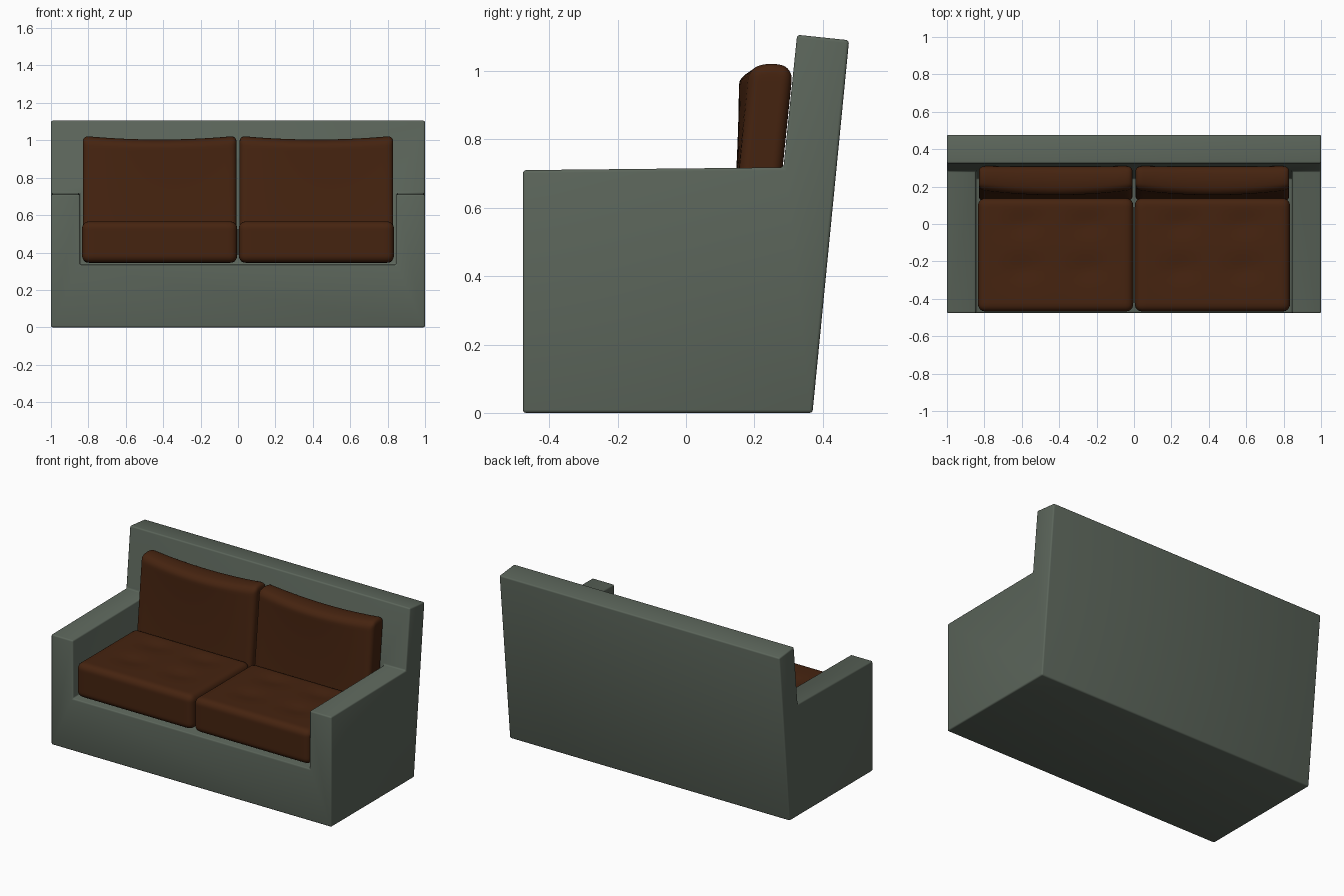
import bpy, bmesh, math
from mathutils import Vector

if "Cube" in bpy.data.objects:
    bpy.data.objects.remove(bpy.data.objects["Cube"])


def material(name, rgb):
    m = bpy.data.materials.new(name)
    m.diffuse_color = (*rgb, 1)
    m.use_nodes = True
    m.node_tree.nodes["Principled BSDF"].inputs["Base Color"].default_value = m.diffuse_color
    return m


GREEN = material("grey green fabric", (0.105, 0.130, 0.103))
BROWN = material("brown leather", (0.060, 0.017, 0.005))


def finish(bm, name, mat, angle):
    bmesh.ops.recalc_face_normals(bm, faces=bm.faces[:])
    me = bpy.data.meshes.new(name)
    bm.to_mesh(me)
    bm.free()
    me.materials.append(mat)
    ob = bpy.data.objects.new(name, me)
    bpy.context.collection.objects.link(ob)
    bpy.ops.object.select_all(action='DESELECT')
    ob.select_set(True)
    bpy.context.view_layer.objects.active = ob
    bpy.ops.object.shade_smooth_by_angle(angle=math.radians(angle))
    return ob


# Sofa frame: side profile (y, z) with a seat notch between the arms
PROFILE = {
    "A": (-0.477, 0.0), "B": (0.370, 0.0), "C": (0.477, 1.09),
    "D": (0.325, 1.106), "E": (0.285, 0.718), "F": (-0.477, 0.71),
    "G": (-0.477, 0.335), "H": (0.245, 0.335),
}
STATIONS = {"l": -1.0, "i": -0.845, "j": 0.845, "r": 1.0}
FACES = [
    "Al Bl Cl Dl El Fl", "Ar Br Cr Dr Er Fr",        # outer sides
    "Gi Hi Ei Fi", "Gj Hj Ej Fj",                    # inner arm sides
    "Al Ar Fr Fj Gj Gi Fi Fl",                       # front
    "Dl Dr Er Ej Hj Hi Ei El",                       # backrest front
    "Al Bl Br Ar", "Bl Cl Cr Br", "Cl Dl Dr Cr",     # bottom, back, top
    "Fl Fi Ei El", "Fr Fj Ej Er", "Gi Gj Hj Hi",     # arm tops, seat base
]
bm = bmesh.new()
verts = {}
for face in FACES:
    for key in face.split():
        if key not in verts:
            verts[key] = bm.verts.new((STATIONS[key[1]], *PROFILE[key[0]]))
    bm.faces.new([verts[k] for k in face.split()])
bmesh.ops.recalc_face_normals(bm, faces=bm.faces[:])
bmesh.ops.bevel(bm, geom=bm.edges[:], offset=0.009, segments=3,
                profile=0.5, affect='EDGES', clamp_overlap=True)
finish(bm, "sofa_frame", GREEN, 40)


def cushion(name, lo, hi, r, deform):
    """Rounded box between two corners, then shaped point by point."""
    lo, hi = Vector(lo), Vector(hi)
    mid, half = (lo + hi) / 2, (hi - lo) / 2
    bm = bmesh.new()
    bmesh.ops.create_cube(bm, size=2)
    bmesh.ops.subdivide_edges(bm, edges=bm.edges[:], cuts=27, use_grid_fill=True)
    for v in bm.verts:
        p = Vector([math.sin(t * math.pi / 2) * h for t, h in zip(v.co, half)])
        core = Vector([max(r - h, min(h - r, t)) for t, h in zip(p, half)])
        if (p - core).length > 1e-6:
            p = core + (p - core).normalized() * r
        n = Vector([t / h for t, h in zip(p, half)])
        v.co = deform(p + mid, n)
    return finish(bm, name, BROWN, 60)


def tufted(p, n):
    # four soft dimples on the top
    if n.z > 0:
        for sx in (-1, 1):
            for y in (-0.24, 0.0):
                dx = n.x - sx * 0.41
                dy = (p.y - y) / 0.06
                p.z -= 0.012 * n.z * math.exp(-(dx / 0.2) ** 2 - dy ** 2)
    return p


def leaning(p, n):
    # bulge forward, sag at the top centre, arch the top, lean back
    v = (n.z + 1) / 2
    belly = 1 - n.x ** 2
    p.y -= 0.03 * belly * v * v * (1 - n.y) / 2
    p.z -= (0.020 * belly + 0.018 * n.y ** 2) * v ** 3
    p.y += 0.104 * (p.z - 0.335)
    return p


# Seat and back cushions, one pair on each side
for side, cx in (("left", -0.419), ("right", 0.419)):
    cushion("seat_cushion_" + side, (cx - 0.415, -0.468, 0.345),
            (cx + 0.415, 0.138, 0.567), 0.04, tufted)
    cushion("back_cushion_" + side, (cx - 0.411, 0.117, 0.345),
            (cx + 0.411, 0.243, 1.024), 0.03, leaning)
